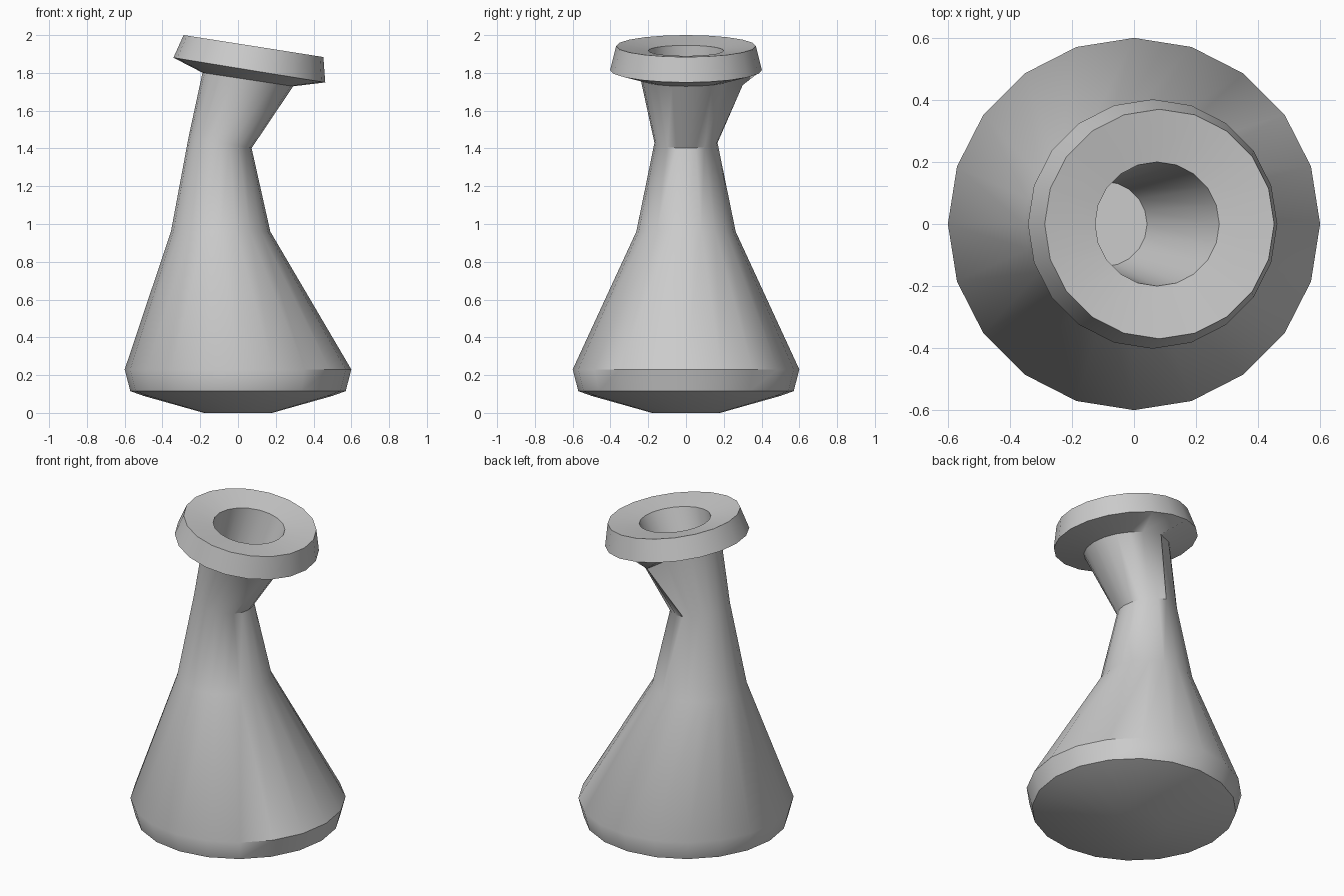
import bpy, bmesh, math

if "Cube" in bpy.data.objects:
    bpy.data.objects.remove(bpy.data.objects["Cube"])

SIDES = 20


def add_ring(bm, cx, z, r, slope):
    """Ring of vertices seen as a circle from above, tilted along x by slope."""
    ring = []
    for i in range(SIDES):
        a = 2 * math.pi * i / SIDES
        x = r * math.cos(a)
        ring.append(bm.verts.new((cx + x, r * math.sin(a), z - slope * x)))
    return ring


# Profile stations: centre x, centre z, radius, downward slope toward +x
stations = [
    (0.0, 0.0, 0.18, 0),            # foot
    (0.0, 0.09, 0.50, 0),
    (0.0, 0.115, 0.57, 0),
    (0.0, 0.23, 0.60, 0),           # widest belly
    (-0.092, 0.96, 0.263, 0),       # shoulder
    (-0.095, 1.43, 0.167, 0.17),    # narrow neck
    (0.052, 1.765, 0.24, 0.15),     # neck top
    (0.06, 1.815, 0.402, 0.163),    # rim underside
    (0.082, 1.942, 0.37, 0.157),    # rim top
    (0.075, 1.918, 0.20, 0.14),     # mouth
    (-0.095, 1.43, 0.137, 0.0),     # inside of neck
]

bm = bmesh.new()
rings = [add_ring(bm, *s) for s in stations]

# Small bulge at the back of the neck top
rings[6][SIDES // 4].co = (0.055, 0.30, 1.735)

for low, high in zip(rings, rings[1:]):
    for i in range(SIDES):
        j = (i + 1) % SIDES
        bm.faces.new((low[i], low[j], high[j], high[i]))
bm.faces.new(list(reversed(rings[0])))
bm.faces.new(rings[-1])
bmesh.ops.recalc_face_normals(bm, faces=bm.faces)

# Flask body with bent neck and hollow rim
mesh = bpy.data.meshes.new("flask")
bm.to_mesh(mesh)
bm.free()
flask = bpy.data.objects.new("flask", mesh)
bpy.context.collection.objects.link(flask)
bpy.context.view_layer.objects.active = flask
flask.select_set(True)
bpy.ops.object.shade_smooth_by_angle(angle=math.radians(42))
